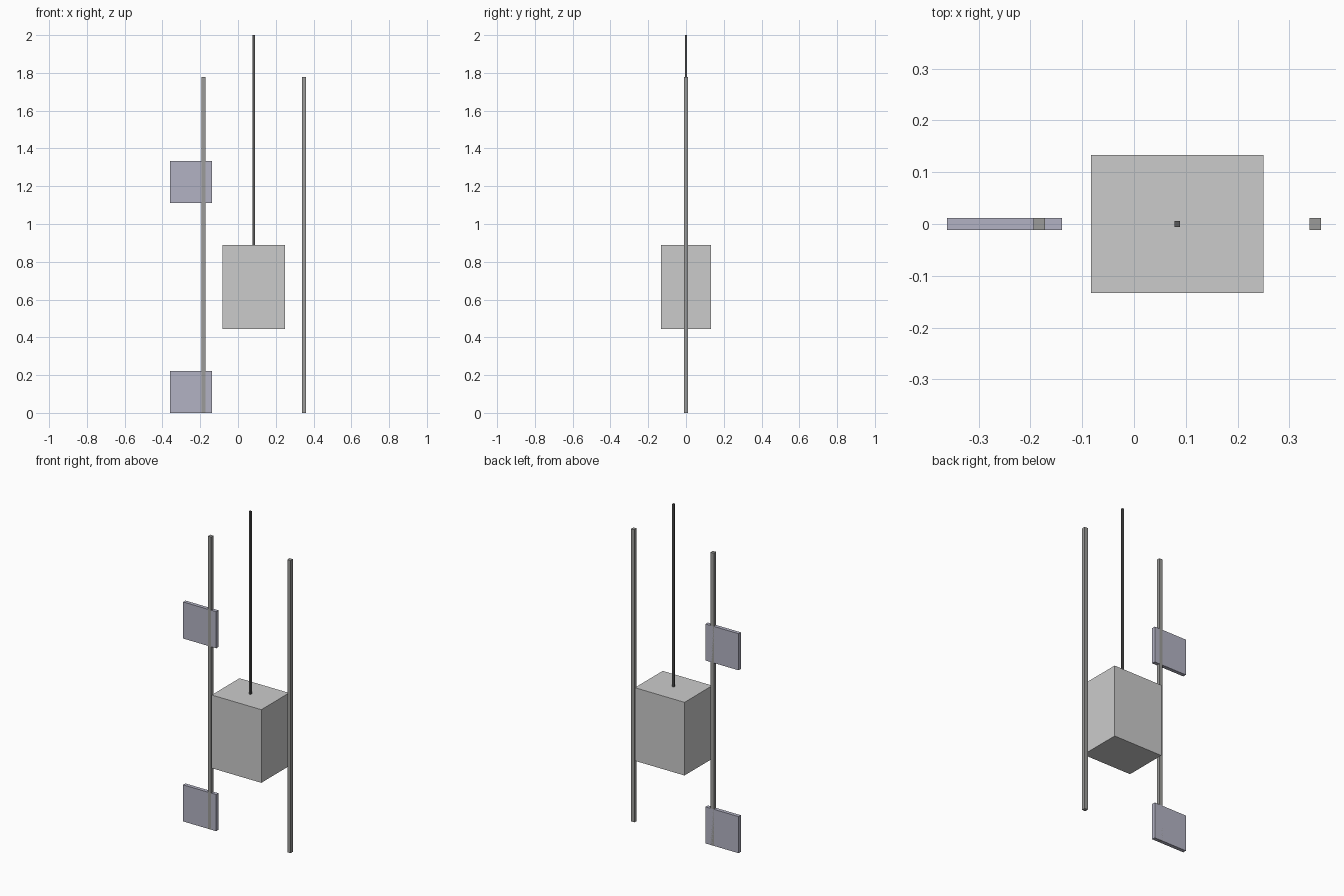
import bpy

if "Cube" in bpy.data.objects:
    bpy.data.objects.remove(bpy.data.objects["Cube"])

U = 2 / 9  # one storey-grid unit; the whole lift is nine units tall


def material(name, rgb):
    mat = bpy.data.materials.new(name)
    mat.diffuse_color = (*rgb, 1)
    mat.use_nodes = True
    mat.node_tree.nodes["Principled BSDF"].inputs["Base Color"].default_value = mat.diffuse_color
    return mat


def box(name, x, z0, size, mat):
    """Box centred on (x, 0) with its base at z0."""
    bpy.ops.mesh.primitive_cube_add(size=1, location=(x, 0, z0 + size[2] / 2))
    obj = bpy.context.object
    obj.name = name
    obj.scale = size
    bpy.ops.object.transform_apply(location=False, rotation=False, scale=True)
    obj.data.materials.append(mat)
    return obj


car_grey = material("car_grey", (0.62, 0.61, 0.64))
rail_grey = material("rail_grey", (0.33, 0.33, 0.32))
cable_grey = material("cable_grey", (0.1, 0.1, 0.1))
landing_blue = material("landing_blue_grey", (0.45, 0.45, 0.55))

CAR_X = 0.375 * U

# Lift car and its hoisting cable
box("lift_car", CAR_X, 2 * U, (1.5 * U, 1.2 * U, 2 * U), car_grey)
box("hoist_cable", CAR_X, 4 * U, (0.05 * U, 0.05 * U, 5 * U), cable_grey)

# Guide rails on either side of the car
for side, label in ((-1, "left"), (1, "right")):
    box(f"guide_rail_{label}", CAR_X + side * 1.2 * U, 0,
        (0.1 * U, 0.1 * U, 8 * U), rail_grey)

# Landing panels on the left rail
for label, z in (("lower", 0), ("upper", 5 * U)):
    box(f"landing_panel_{label}", -1.125 * U, z, (U, 0.1 * U, U), landing_blue)
